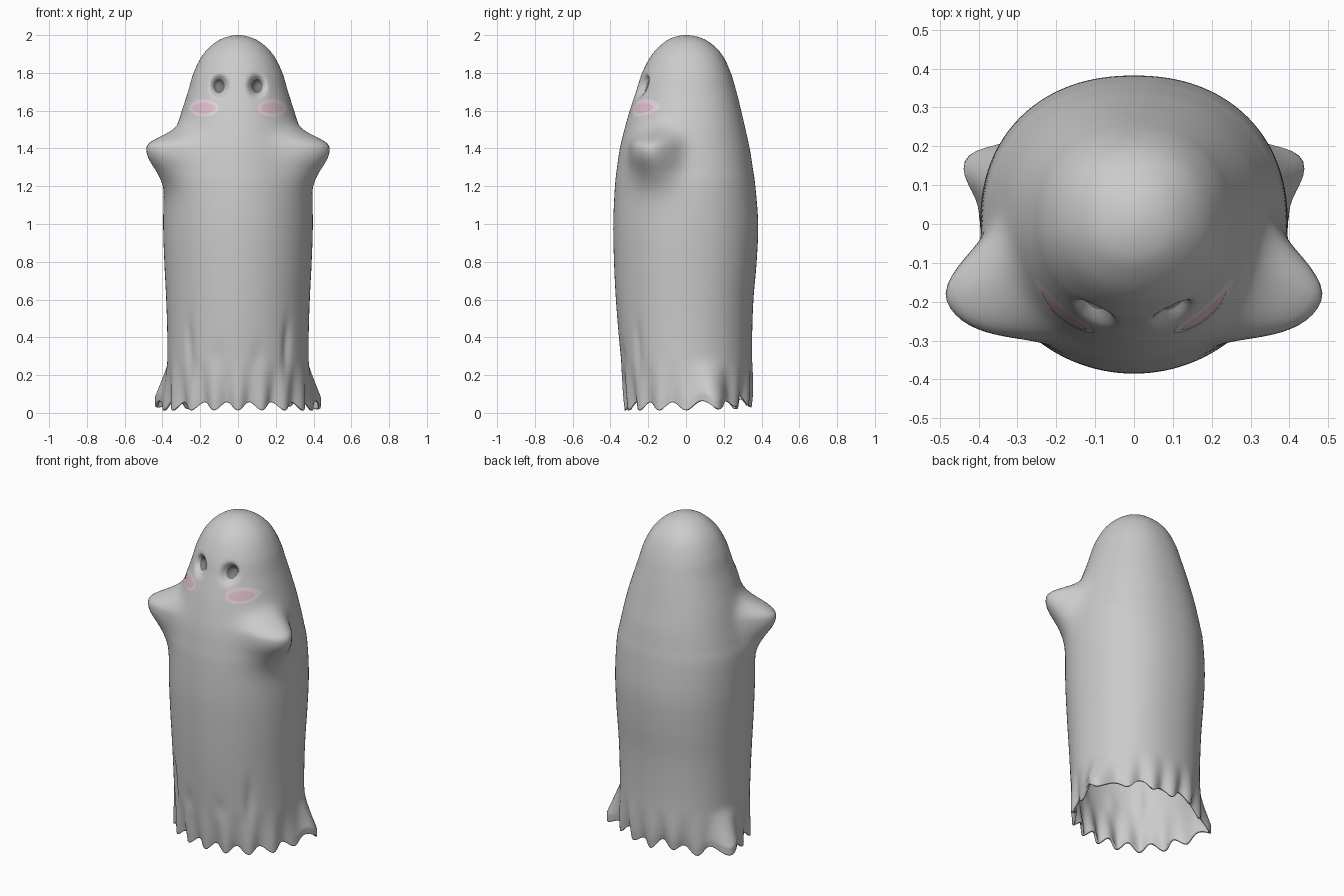
import bpy, bmesh
from math import sin, cos, pi, exp, atan2
from mathutils import Vector
from mathutils.bvhtree import BVHTree

if "Cube" in bpy.data.objects:
    bpy.data.objects.remove(bpy.data.objects["Cube"])

SEGS, STEPS = 160, 8

# Body profile rows: height, half width, front depth, back depth
ROWS = [(2.0, 0, 0, 0), (1.985, .075, .075, .08), (1.95, .135, .13, .14),
        (1.89, .19, .185, .195), (1.80, .235, .232, .237), (1.70, .265, .265, .267),
        (1.60, .297, .298, .292), (1.50, .327, .326, .315), (1.40, .35, .35, .337),
        (1.30, .372, .365, .353), (1.20, .39, .376, .367), (1.0, .396, .385, .382),
        (.8, .39, .381, .374), (.6, .38, .371, .357), (.4, .374, .355, .35),
        (.2, .374, .335, .35), (.1, .376, .323, .345), (.035, .376, .312, .335)]


def profile():
    """Smooth curve through the profile rows."""
    pts = [Vector(r) for r in ROWS]
    first = Vector((pts[1][0], -pts[1][1], -pts[1][2], -pts[1][3]))
    pts = [first] + pts + [pts[-1] * 2 - pts[-2]]
    out = []
    for i in range(1, len(pts) - 2):
        a, b, c, d = pts[i - 1:i + 3]
        for k in range(STEPS):
            t = k / STEPS
            out.append(.5 * (2 * b + (c - a) * t + (2 * a - 5 * b + 4 * c - d) * t ** 2
                             + (3 * b - a - 3 * c + d) * t ** 3))
    out.append(pts[-2])
    return out


def bump(d, below, above):
    return exp(-(d / (below if d < 0 else above)) ** 2)


def surface(row, a):
    """Point of the sheet at angle a, symmetric in x."""
    z, w, f, b = row
    p = 2.2 if sin(a) > 0 else 2.0
    c, s = abs(cos(a)), abs(sin(a))
    depth = b if sin(a) > 0 else f
    r = ((c / w) ** p + (s / depth) ** p) ** (-1 / p)
    m = atan2(sin(a), c)                       # mirrored angle, -90 front, +90 back
    # arm nubs
    r += .172 * bump(m + .395, .40, .25) * bump(z - 1.41, .16, .075)
    # side flares, hem ripples and cloth creases
    low = max(0, 1 - z / .28)
    wave = cos(16 * (m + pi / 2))
    r += .08 * bump(m - .31, .2, .24) * min(1, low * 1.4)
    r += .014 * wave * low
    r -= .014 * bump(m + .78, .07, .07) * bump(z - .36, .14, .12)
    r -= .007 * bump(m + 1.27, .1, .1) * bump(z - .3, .06, .06)
    x, y = r * cos(a), r * sin(a)
    # scalloped hem, a little higher and more ragged at the back
    back = max(0, sin(m))
    z += low * (-.025 * wave + .028 * back + .018 * back * sin(7 * a + 1))
    # eye sockets
    if y < 0:
        e = ((abs(x) - .1) / .038) ** 2 + ((z - 1.73) / .046) ** 2
        y += .06 * exp(-e ** 1.5)
    return Vector((x, y, z))


def add_object(name, bm, mat=None):
    for f in bm.faces:
        f.smooth = True
    me = bpy.data.meshes.new(name)
    bm.to_mesh(me)
    bm.free()
    ob = bpy.data.objects.new(name, me)
    bpy.context.collection.objects.link(ob)
    if mat:
        me.materials.append(mat)
    return ob


def material(name, color):
    m = bpy.data.materials.new(name)
    m.diffuse_color = (*color, 1)
    m.use_nodes = True
    m.node_tree.nodes["Principled BSDF"].inputs["Base Color"].default_value = m.diffuse_color
    return m


# Draped sheet body, open underneath
bm = bmesh.new()
pole = bm.verts.new((0, 0, 2))
rings = [[bm.verts.new(surface(row, 2 * pi * i / SEGS - pi / 2)) for i in range(SEGS)]
         for row in profile()[1:]]
for i in range(SEGS):
    j = (i + 1) % SEGS
    bm.faces.new((pole, rings[0][i], rings[0][j]))
    for up, dn in zip(rings, rings[1:]):
        bm.faces.new((up[i], dn[i], dn[j], up[j]))
bmesh.ops.recalc_face_normals(bm, faces=bm.faces[:])
tree = BVHTree.FromBMesh(bm)
body = add_object("sheet_body", bm)
shell = body.modifiers.new("thickness", 'SOLIDIFY')
shell.thickness = .014
shell.offset = -1


def patch(name, cx, cz, rx, rz, lift, mat):
    """Oval colour patch laid onto the front of the sheet."""
    def on_front(x, z):
        hit = tree.ray_cast(Vector((x, -2, z)), Vector((0, 1, 0)))
        return bm.verts.new(hit[0] + Vector((0, -lift, 0)))
    bm = bmesh.new()
    n, layers = 40, 7
    mid = on_front(cx, cz)
    loops = [[on_front(cx + rx * k / layers * cos(2 * pi * i / n),
                       cz + rz * k / layers * sin(2 * pi * i / n)) for i in range(n)]
             for k in range(1, layers + 1)]
    for i in range(n):
        j = (i + 1) % n
        bm.faces.new((mid, loops[0][i], loops[0][j]))
        for p, q in zip(loops, loops[1:]):
            bm.faces.new((p[i], q[i], q[j], p[j]))
    add_object(name, bm, mat)


# Eyes and blush on both sides
dark = material("eye_dark", (.2, .2, .2))
pale = material("blush_pale", (.78, .66, .71))
pink = material("blush_pink", (.76, .52, .62))
for side, s in (("left", 1), ("right", -1)):
    patch(side + "_eye", s * .1, 1.73, .03, .038, .002, dark)
    patch(side + "_cheek_outer", s * .18, 1.615, .078, .046, .002, pale)
    patch(side + "_cheek_inner", s * .18, 1.613, .058, .028, .004, pink)
